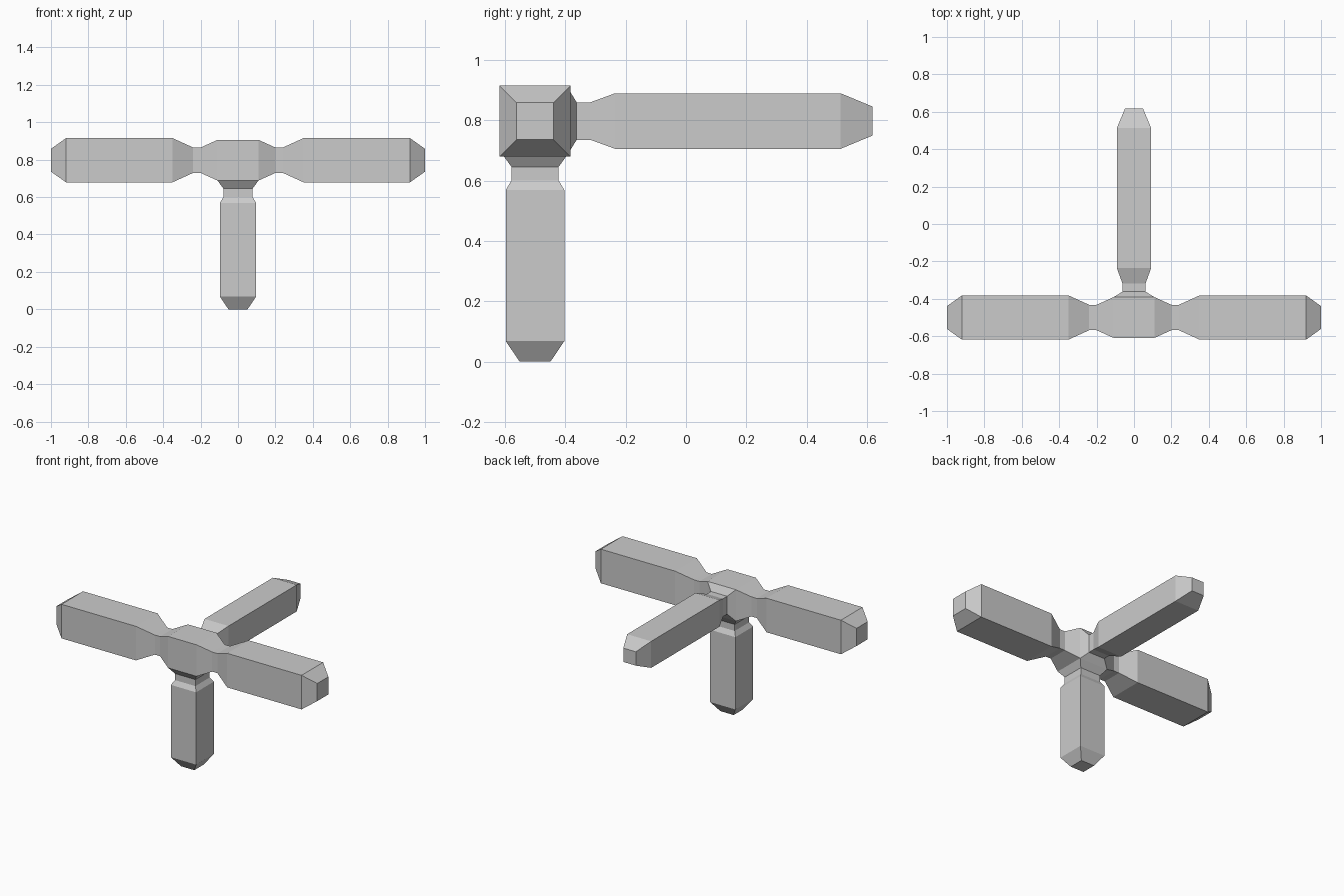
import bpy, bmesh
from mathutils import Vector

if "Cube" in bpy.data.objects:
    bpy.data.objects.remove(bpy.data.objects["Cube"])

HUB = Vector((0, -0.5, 0.797))
HALF = 0.109

# Each limb: direction and (distance from hub centre, half width) stations
ARM = [(0.20, 0.068), (0.24, 0.068), (0.35, 0.118), (0.92, 0.118), (1.0, 0.061)]
REAR = [(0.138, 0.062), (0.183, 0.062), (0.265, 0.092), (1.012, 0.092), (1.118, 0.048)]
LEG = [(0.152, 0.078), (0.197, 0.078), (0.228, 0.097), (0.729, 0.097), (0.797, 0.051)]
LIMBS = [((1, 0, 0), ARM), ((-1, 0, 0), ARM), ((0, 1, 0), REAR), ((0, 0, -1), LEG)]

bm = bmesh.new()
# Central cube hub
bmesh.ops.create_cube(bm, size=2 * HALF)


def grow_limb(direction, stations):
    """Extrude the hub face facing the direction through tapering square sections."""
    d = Vector(direction)
    bm.normal_update()
    face = max(bm.faces, key=lambda f: f.calc_center_median().dot(d)
               - (f.calc_center_median() - d * f.calc_center_median().dot(d)).length)
    half = HALF
    for dist, width in stations:
        face = bmesh.ops.extrude_discrete_faces(bm, faces=[face])["faces"][0]
        for v in face.verts:
            side = v.co - d * v.co.dot(d)
            v.co = d * dist + side * (width / half)
        half = width


# Two side arms, the rear arm and the leg
for direction, stations in LIMBS:
    grow_limb(direction, stations)

bmesh.ops.translate(bm, verts=bm.verts, vec=HUB)
bmesh.ops.recalc_face_normals(bm, faces=bm.faces)
mesh = bpy.data.meshes.new("four_limb_connector")
bm.to_mesh(mesh)
bm.free()
obj = bpy.data.objects.new("four_limb_connector", mesh)
bpy.context.collection.objects.link(obj)
